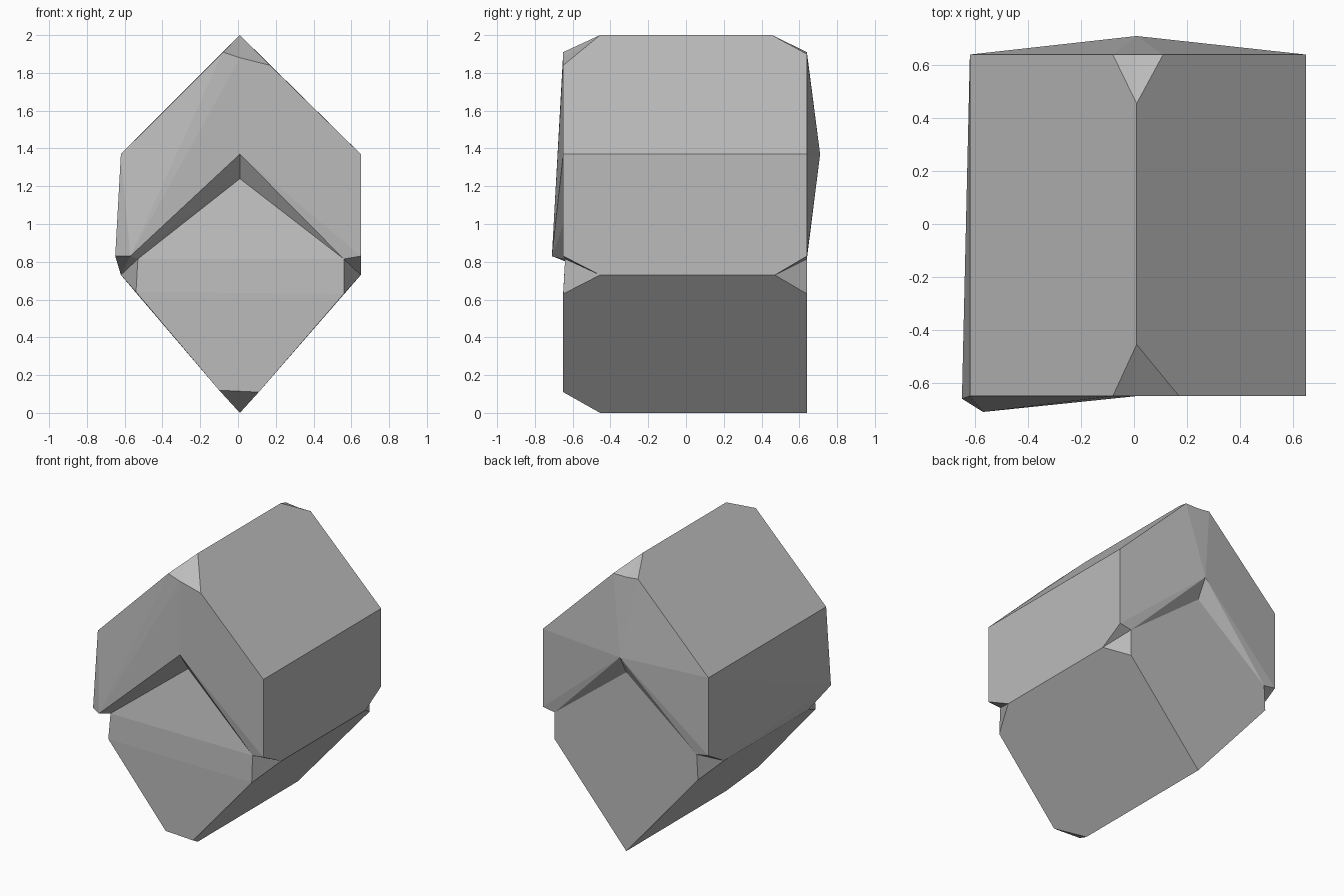
import bpy
import bmesh
from mathutils import Vector

cube = bpy.data.objects.get("Cube")
if cube:
    bpy.data.objects.remove(cube)

RIDGE = 0.01               # x of the centre ridge
RIGHT, LEFT = 0.65, -0.62  # side walls
FRONT, BACK = -0.65, 0.64  # end planes
CHAMFER = 0.455            # y where the corner cuts begin
EAVE, WAIST, LIP = 1.37, 0.73, 0.83

# Points shared by the upper and lower blocks
notch = [(RIDGE, -0.56, 1.24), (RIDGE, BACK, 1.24)]
waist = {}
for wall, inner in ((RIGHT, 0.56), (LEFT, -0.53)):
    waist[wall] = [(inner, FRONT + 0.01, 0.815), (inner, BACK, 0.815),
                   (wall, -CHAMFER, WAIST), (wall, CHAMFER + 0.015, WAIST)]
seam = [Vector(p) for p in notch + waist[RIGHT] + waist[LEFT]]


def on_seam(v):
    return any((v.co - p).length < 0.001 for p in seam)


def hidden(face):
    """Faces between two touching blocks."""
    if all(abs(v.co.x - RIDGE) < 0.001 for v in face.verts):
        return True
    return abs(face.normal.y) < 0.7 and all(on_seam(v) for v in face.verts)


def add_block(target, points):
    """Convex block without its hidden faces, added to the target mesh."""
    bm = bmesh.new()
    for p in points:
        bm.verts.new(p)
    hull = bmesh.ops.convex_hull(bm, input=bm.verts[:])
    loose = {g for g in hull["geom_interior"] + hull["geom_unused"]
             if isinstance(g, bmesh.types.BMVert)}
    bmesh.ops.delete(bm, geom=list(loose), context='VERTS')
    bmesh.ops.recalc_face_normals(bm, faces=bm.faces[:])
    bm.normal_update()
    bmesh.ops.delete(bm, geom=[f for f in bm.faces if hidden(f)], context='FACES')
    part = bpy.data.meshes.new("block")
    bm.to_mesh(part)
    bm.free()
    target.from_mesh(part)
    bpy.data.meshes.remove(part)


# Upper block: roof ridge, end peaks and cut corners, one half per side
roof = [(RIDGE, -CHAMFER, 2), (RIDGE, CHAMFER, 2),
        (RIDGE, FRONT, 1.88), (RIDGE, BACK, 1.9),
        (RIDGE, FRONT, EAVE), (RIDGE, 0.71, EAVE)]
right_half = [(0.17, FRONT, 1.84), (0.11, BACK, 1.9), (RIGHT, FRONT, LIP)]
left_half = [(-0.08, FRONT, 1.91), (-0.08, BACK, 1.91),
             (-0.65, -0.66, LIP), (-0.57, -0.71, LIP)]

bm = bmesh.new()
for wall, extra in ((RIGHT, right_half), (LEFT, left_half)):
    eaves = [(wall, FRONT, EAVE), (wall, BACK, EAVE), (wall, BACK, LIP)]
    add_block(bm, roof + notch + eaves + extra + waist[wall])

# Lower block: wedge keel with one cut front corner
keel = [(RIDGE, -CHAMFER, 0), (RIDGE, BACK, 0),
        (-0.1, FRONT, 0.12), (0.11, FRONT, 0.11)]
for x, z in ((0.56, 0.63), (-0.54, 0.64)):
    keel += [(x, FRONT, z), (x, BACK, z)]
add_block(bm, keel + notch + waist[RIGHT] + waist[LEFT])

# Weld the blocks and merge flat triangles
bmesh.ops.remove_doubles(bm, verts=bm.verts[:], dist=0.001)
bmesh.ops.dissolve_limit(bm, angle_limit=0.02, verts=bm.verts[:], edges=bm.edges[:])

mesh = bpy.data.meshes.new("rock")
bm.to_mesh(mesh)
bm.free()

# Plain grey stone
grey = (0.5, 0.5, 0.5, 1)
stone = bpy.data.materials.new("grey_stone")
stone.use_nodes = True
stone.diffuse_color = grey
shader = next(n for n in stone.node_tree.nodes if n.type == 'BSDF_PRINCIPLED')
shader.inputs["Base Color"].default_value = grey
mesh.materials.append(stone)

rock = bpy.data.objects.new("rock", mesh)
bpy.context.collection.objects.link(rock)
